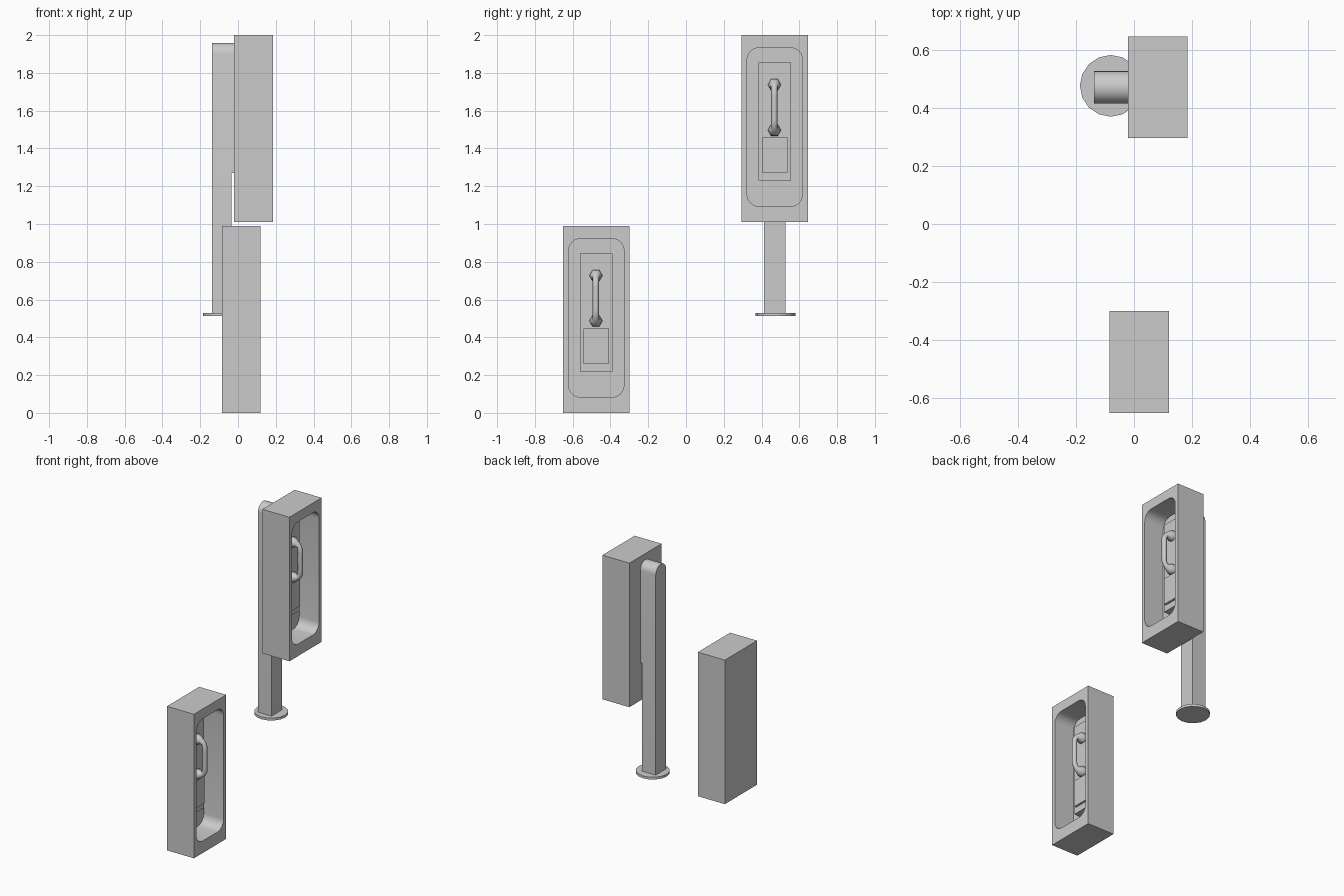
import bpy, bmesh, math
from mathutils import Vector

if "Cube" in bpy.data.objects:
    bpy.data.objects.remove(bpy.data.objects["Cube"])


def make_object(name, bm, smooth=False):
    bmesh.ops.recalc_face_normals(bm, faces=bm.faces)
    mesh = bpy.data.meshes.new(name)
    bm.to_mesh(mesh)
    bm.free()
    ob = bpy.data.objects.new(name, mesh)
    bpy.context.collection.objects.link(ob)
    if smooth:
        bpy.ops.object.select_all(action='DESELECT')
        bpy.context.view_layer.objects.active = ob
        ob.select_set(True)
        bpy.ops.object.shade_smooth_by_angle(angle=math.radians(35))
    return ob


def extrude_x(name, profile, x0, x1, smooth=False):
    """Extrude a y-z profile from x0 to x1."""
    bm = bmesh.new()
    face = bm.faces.new([bm.verts.new((x0, y, z)) for y, z in profile])
    new = bmesh.ops.extrude_face_region(bm, geom=[face])['geom']
    bmesh.ops.translate(bm, vec=(x1 - x0, 0, 0),
                        verts=[v for v in new if isinstance(v, bmesh.types.BMVert)])
    return make_object(name, bm, smooth)


def rect(y0, y1, z0, z1):
    return [(y0, z0), (y1, z0), (y1, z1), (y0, z1)]


def rounded_rect(y0, y1, z0, z1, r, n=6):
    pts = []
    for cy, cz, start in ((y1 - r, z1 - r, 0), (y0 + r, z1 - r, 90),
                          (y0 + r, z0 + r, 180), (y1 - r, z0 + r, 270)):
        for i in range(n + 1):
            a = math.radians(start + 90 * i / n)
            pts.append((cy + r * math.cos(a), cz + r * math.sin(a)))
    return pts


def handset(name, face_x, y, z_mid):
    """Sweep a hexagonal ring along a C-shaped path with flared ends."""
    # distance out from the phone, height from middle, radius, tangent angle
    half = [(0.0, 0.12, 0.035, 0), (0.024, 0.12, 0.034, 0), (0.042, 0.117, 0.022, 10),
            (0.058, 0.105, 0.017, 40), (0.067, 0.082, 0.017, 75), (0.068, 0.06, 0.017, 90)]
    path = half + [(d, -h, r, 180 - a) for d, h, r, a in reversed(half)]
    bm = bmesh.new()
    rings = []
    for d, h, r, a in path:
        a = math.radians(a)
        side = Vector((math.sin(a), 0, math.cos(a)))
        c = Vector((face_x + d, y, z_mid + h))
        rings.append([bm.verts.new(c + r * (math.cos(t) * Vector((0, 1, 0)) + math.sin(t) * side))
                      for t in (math.tau * i / 6 for i in range(6))])
    for lo, hi in zip(rings, rings[1:]):
        for i in range(6):
            j = (i + 1) % 6
            bm.faces.new((lo[i], lo[j], hi[j], hi[i]))
    bm.faces.new(rings[0])
    bm.faces.new(rings[-1])
    ob = make_object(name, bm)
    bpy.ops.object.select_all(action='DESELECT')
    bpy.context.view_layer.objects.active = ob
    ob.select_set(True)
    bpy.ops.object.shade_smooth_by_angle(angle=math.radians(65))
    return ob


def booth(label, front, y, z):
    # Housing with rounded recess
    shell = extrude_x(label + "_housing", rect(y - 0.175, y + 0.175, z, z + 0.99),
                      front - 0.205, front)
    cutter = extrude_x("recess_cutter",
                       rounded_rect(y - 0.147, y + 0.147, z + 0.083, z + 0.923, 0.065),
                       front - 0.15, front + 0.05)
    cutter.hide_render = True
    mod = shell.modifiers.new("recess", 'BOOLEAN')
    mod.operation = 'DIFFERENCE'
    mod.solver = 'EXACT'
    mod.object = cutter
    bpy.ops.object.select_all(action='DESELECT')
    bpy.context.view_layer.objects.active = shell
    shell.select_set(True)
    bpy.ops.object.modifier_apply(modifier=mod.name)
    bpy.data.objects.remove(cutter)
    bpy.ops.object.shade_smooth_by_angle(angle=math.radians(35))
    # Phone body, lower panel and handset
    face = front - 0.105
    extrude_x(label + "_phone_body", rect(y - 0.085, y + 0.085, z + 0.22, z + 0.845),
              front - 0.155, face)
    extrude_x(label + "_lower_panel", rect(y - 0.067, y + 0.067, z + 0.262, z + 0.447),
              face - 0.01, face + 0.015)
    handset(label + "_handset", face, y - 0.002, z + 0.607)


booth("wall_booth", 0.12, -0.475, 0.0)
booth("post_booth", 0.184, 0.47, 1.01)


# Post with arched top
def arch(z0, cy=0.47, r=0.056, spring=1.903, n=12):
    return [(cy - r, z0), (cy + r, z0)] + [
        (cy + r * math.cos(math.pi * i / n), spring + r * math.sin(math.pi * i / n))
        for i in range(n + 1)]


extrude_x("post", arch(0.525), -0.138, -0.035, True)
extrude_x("post_mount", arch(1.27), -0.035, -0.02, True)

# Round foot plate
bm = bmesh.new()
bmesh.ops.create_cone(bm, cap_ends=True, segments=16, radius1=0.106, radius2=0.106, depth=0.016)
bmesh.ops.translate(bm, vec=(-0.08, 0.475, 0.521), verts=bm.verts)
make_object("foot_plate", bm, True)
